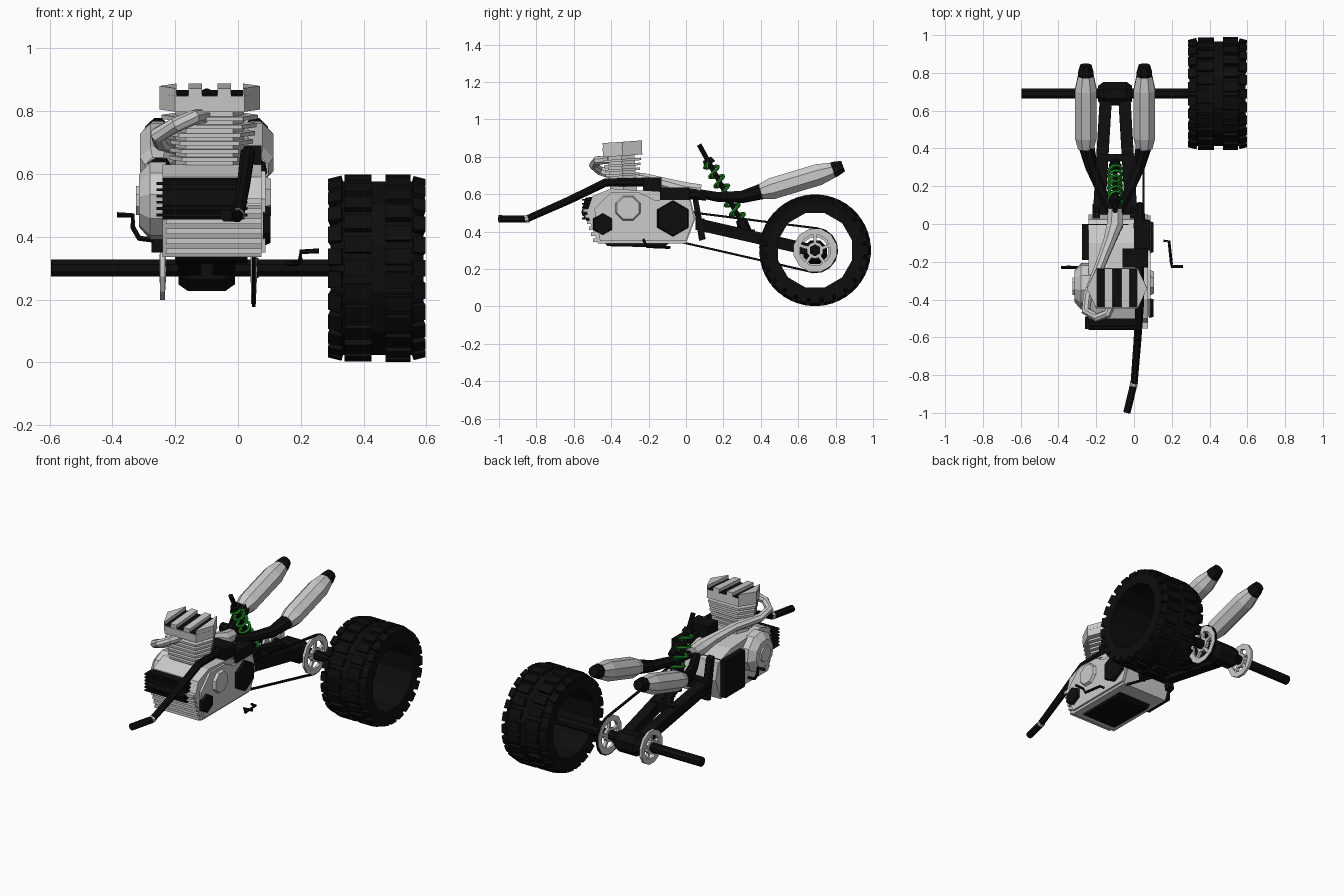
import bpy
import bmesh
from math import sin, cos, pi, radians
from mathutils import Vector, Matrix

if "Cube" in bpy.data.objects:
    bpy.data.objects.remove(bpy.data.objects["Cube"], do_unlink=True)


def material(name, colour):
    mat = bpy.data.materials.new(name)
    mat.use_nodes = True
    mat.diffuse_color = (*colour, 1)
    mat.node_tree.nodes["Principled BSDF"].inputs["Base Color"].default_value = (*colour, 1)
    return mat


BLACK = material("black", (.004, .004, .004))
SILVER = material("silver grey", (.6, .6, .6))
GREEN = material("spring green", (.01, .25, .015))
MID = -.1  # centre line of the chassis


def finish(name, bm, mat):
    bmesh.ops.recalc_face_normals(bm, faces=bm.faces)
    mesh = bpy.data.meshes.new(name)
    bm.to_mesh(mesh)
    bm.free()
    mesh.materials.append(mat)
    obj = bpy.data.objects.new(name, mesh)
    bpy.context.collection.objects.link(obj)
    return obj


def skin(bm, rings, cyclic):
    """Join vertex rings with quads, capping or closing the ends."""
    n = len(rings[0])
    last = len(rings) if cyclic else len(rings) - 1
    for i in range(last):
        a, b = rings[i], rings[(i + 1) % len(rings)]
        for j in range(n):
            k = (j + 1) % n
            bm.faces.new((a[j], a[k], b[k], b[j]))
    if not cyclic:
        bm.faces.new(rings[0])
        bm.faces.new(rings[-1])


def tube(name, points, radii, mat, sides=8, cyclic=False):
    pts = [Vector(p) for p in points]
    if not isinstance(radii, (list, tuple)):
        radii = [radii] * len(pts)
    bm = bmesh.new()
    rings, side = [], None
    count = len(pts)
    for i, p in enumerate(pts):
        after = pts[(i + 1) % count] if cyclic else pts[min(i + 1, count - 1)]
        before = pts[i - 1] if cyclic or i else pts[0]
        direction = (after - before).normalized()
        if side is None:
            side = direction.orthogonal() if abs(direction.x) > .9 else Vector((1, 0, 0))
        side = (side - direction * side.dot(direction)).normalized()
        up = direction.cross(side)
        turns = [2 * pi * (j + .5) / sides for j in range(sides)]
        rings.append([bm.verts.new(p + radii[i] * (side * cos(t) + up * sin(t))) for t in turns])
    skin(bm, rings, cyclic)
    return finish(name, bm, mat)


def prism(name, outline, lo, hi, mat, axis="x", scale=1, tilt=0):
    """Extrude an outline along x or z; scale shapes the far end."""
    bm = bmesh.new()
    cu = sum(p[0] for p in outline) / len(outline)
    cv = sum(p[1] for p in outline) / len(outline)
    rings = []
    for level, s in ((lo, 1), (hi, scale)):
        flat = [(cu + (u - cu) * s, cv + (v - cv) * s) for u, v in outline]
        rings.append([bm.verts.new((level, u, v) if axis == "x" else (u, v, level)) for u, v in flat])
    skin(bm, rings, False)
    if tilt:
        bmesh.ops.rotate(bm, verts=bm.verts, cent=(cu, cv, (lo + hi) / 2),
                         matrix=Matrix.Rotation(tilt, 3, "X"))
    return finish(name, bm, mat)


def polygon(cy, cz, r, sides):
    return [(cy + r * cos(2 * pi * (i + .5) / sides), cz + r * sin(2 * pi * (i + .5) / sides))
            for i in range(sides)]


def box(name, lo, hi, mat):
    corners = [(lo[1], lo[2]), (hi[1], lo[2]), (hi[1], hi[2]), (lo[1], hi[2])]
    return prism(name, corners, lo[0], hi[0], mat)


def lathe(name, profile, cy, cz, sides, mat):
    """Turn a closed (x, radius) profile about an axis along x."""
    bm = bmesh.new()
    rings = []
    for i in range(sides):
        t = 2 * pi * (i + .5) / sides
        rings.append([bm.verts.new((x, cy + r * cos(t), cz + r * sin(t))) for x, r in profile])
    skin(bm, rings, True)
    return finish(name, bm, mat)


# Rear wheel: hollow tyre with staggered tread blocks
HUB_Y, HUB_Z = .69, .3
lathe("rear_tyre", [(.295, .205), (.295, .265), (.33, .286), (.555, .286), (.59, .265), (.59, .205)],
      HUB_Y, HUB_Z, 12, BLACK)
tread = bmesh.new()
LUGS = 24
for x, width, shift, lean in ((.312, .045, .5, -.25), (.382, .085, 0, 0),
                              (.51, .08, .5, 0), (.574, .04, 0, .25)):
    for i in range(LUGS):
        place = (Matrix.Translation((x, HUB_Y, HUB_Z))
                 @ Matrix.Rotation(2 * pi * (i + shift) / LUGS, 4, "X")
                 @ Matrix.Translation((0, 0, .272 if lean else .281))
                 @ Matrix.Rotation(lean, 4, "Y") @ Matrix.Diagonal((width, .052, .034, 1)))
        bmesh.ops.create_cube(tread, size=1, matrix=place)
finish("tyre_tread", tread, BLACK)

# Axle, hub, spoked sprocket and brake disc
tube("rear_axle", [(-.596, HUB_Y, HUB_Z), (.4, HUB_Y, HUB_Z)], .029, BLACK, 8)
tube("rear_hub", [(MID + dx, HUB_Y, HUB_Z - .01) for dx in (-.09, -.06, .06, .09)],
     [.045, .068, .068, .045], BLACK, 8)
for name, x, radius in (("sprocket", .05, .118), ("brake_disc", -.24, .105)):
    lathe(name + "_rim", [(x - .008, radius - .034), (x - .008, radius), (x + .008, radius), (x + .008, radius - .034)],
          HUB_Y, HUB_Z, 12, SILVER)
    prism(name + "_boss", polygon(HUB_Y, HUB_Z, .045, 10), x - .01, x + .01, SILVER)
    for i in range(5):
        t = 2 * pi * i / 5 + pi / 2
        out = Vector((0, cos(t), sin(t)))
        start = Vector((x, HUB_Y, HUB_Z))
        tube(name + "_spoke", [start + out * .035, start + out * (radius - .025)], .012, SILVER, 4)
prism("sprocket_nut", polygon(HUB_Y, HUB_Z, .032, 6), .05, .066, BLACK)

# Drive belt around both pulleys
belt = []
for cy, cz, r, first in ((HUB_Y, HUB_Z, .118, -95), (-.07, .435, .08, 85)):
    for i in range(9):
        t = radians(first + 180 * i / 8)
        belt.append((.05, cy + r * cos(t), cz + r * sin(t)))
tube("drive_belt", belt, .008, BLACK, 4, cyclic=True)

# Swing arm and pivot, mirrored about the centre line
for side in (-1, 1):
    tube("swing_arm", [(MID + side * .085, .06, .44), (MID + side * .05, .65, .305)], .045, BLACK, 4)
    px = MID + side * .1
    prism("pivot_plate", [(.03, .61), (.06, .6), (.105, .36), (.07, .35)], px - .02, px + .02, BLACK)
    # Exhaust branch, silencer and tip
    out = [MID + side * d for d in (.015, .07, .125, .155)]
    tube("exhaust_branch", [(out[0], .06, .605), (out[1], .17, .585), (out[2], .3, .585), (out[3], .425, .62)],
         [.025, .028, .034, .045], BLACK, 8)
    sx = out[3]
    tube("silencer", [(sx, .4, .613), (sx, .46, .63), (sx, .71, .705), (sx, .785, .728)],
         [.045, .062, .062, .045], SILVER, 8)
    tube("silencer_tip", [(sx, .765, .722), (sx, .8, .735), (sx, .84, .75)], [.045, .044, .032], BLACK, 8)
box("swing_arm_bridge", (MID - .08, .33, .35), (MID + .08, .37, .41), BLACK)
box("pivot_bar", (MID - .11, .05, .41), (MID + .11, .1, .47), BLACK)

# Shock absorber with coil spring
top, foot = Vector((MID, .07, .865)), Vector((MID, .33, .39))
axis = (foot - top).normalized()
across = Vector((1, 0, 0))
normal = axis.cross(across)
tube("shock_rod", [top, foot], .014, BLACK, 8)
for name, a, b in (("shock_top_cap", .16, .22), ("shock_foot_cap", .84, .9)):
    tube(name, [top.lerp(foot, a), top.lerp(foot, b)], [.026, .036], BLACK, 8)
coil = []
for i in range(73):
    t = 2 * pi * i / 12
    coil.append(top.lerp(foot, .2 + .64 * i / 72) + .034 * (across * cos(t) + normal * sin(t)))
tube("coil_spring", coil, .009, GREEN, 5)
tube("shock_mount", [(MID, .3, .45), (MID, .34, .36)], .03, BLACK, 6)

# Crankcase
case = [(-.47, .335), (0, .335), (.05, .47), (.025, .57), (-.1, .61), (-.4, .63), (-.5, .59), (-.53, .5)]
prism("crankcase", case, -.24, .075, SILVER)
prism("chain_case", [(-.46, .35), (0, .35), (.045, .47), (.02, .57), (-.17, .57), (-.25, .61), (-.4, .61), (-.49, .52)],
      .07, .088, SILVER)
for name, y, z, r in (("clutch_cover", -.07, .47, .1), ("front_cover", -.445, .44, .06)):
    prism(name, polygon(y, z, r, 6), .08, .104, BLACK, scale=.9)
prism("round_cover", polygon(-.31, .525, .075, 8), .08, .105, SILVER, scale=.85)
tube("left_cover", [(x, -.33, .515) for x in (-.23, -.28, -.315)], [.125, .125, .085], SILVER, 10)
prism("left_cover_boss", polygon(-.33, .515, .05, 8), -.325, -.31, SILVER)
box("gearbox", (-.275, -.19, .35), (-.03, .0, .58), BLACK)
prism("sump", [(-.42, .322), (-.12, .315), (-.08, .345), (-.44, .345)], -.2, .03, BLACK)

# Cooling ribs low on the front, and the finned cooler above
for i in range(6):
    z = .345 + i * .032
    y = -.475 - i * .011
    box("case_rib", (-.23, y - .022, z), (.075, y + .06, z + .017), SILVER)
prism("oil_cooler", [(-.56, .5), (-.53, .455), (-.48, .455), (-.48, .59), (-.54, .58)], -.24, .02, BLACK)
for i in range(6):
    z = .465 + i * .02
    box("cooler_fin", (-.26, -.555, z), (.03, -.49, z + .009), BLACK)

# Finned cylinder and head
TILT = radians(4)
plan = [(-.25, -.34), (-.2, -.445), (.02, -.445), (.07, -.34), (.02, -.235), (-.2, -.235)]


def scaled(s):
    return [(-.09 + (x + .09) * s, -.34 + (y + .34) * s) for x, y in plan]


prism("cylinder_core", scaled(.68), .6, .82, SILVER, "z", tilt=TILT)
for i in range(6):
    prism("cylinder_fin", scaled(.8 + i * .032), .645 + i * .026, .658 + i * .026, SILVER, "z", tilt=TILT)
prism("cylinder_head", plan, .805, .855, SILVER, "z", tilt=TILT)
prism("head_deck", scaled(.97), .853, .86, BLACK, "z", tilt=TILT)
for x in (-.136, -.044):
    strip = [(x - .021, -.445), (x + .021, -.445), (x + .021, -.235), (x - .021, -.235)]
    prism("head_fin", strip, .85, .88, SILVER, "z", tilt=TILT)
for side in (-1, 1):
    end = [(-.09 + side * a, b) for a, b in ((.16, -.34), (.11, -.445), (.106, -.445), (.106, -.235), (.11, -.235))]
    prism("head_end_fin", end, .85, .88, SILVER, "z", tilt=TILT)

# Header pipe curling out of the head and back to the branches
tube("header_pipe", [(-.11, -.41, .785), (-.14, -.475, .78), (-.2, -.495, .755), (-.255, -.46, .725),
                     (-.245, -.38, .7), (-.18, -.22, .685), (-.13, -.09, .65), (MID, .0, .62), (MID, .08, .615)],
     [.024, .024, .024, .025, .026, .028, .034, .046, .04], SILVER, 8)

# Carburettor and intake
box("carburettor", (-.06, -.23, .6), (.075, -.13, .69), BLACK)
box("air_box", (0, -.14, .56), (.085, .02, .635), BLACK)
tube("intake_hose", [(.03, -.02, .6), (.03, .05, .6), (.03, .11, .58)], [.036, .03, .018], BLACK, 8)

# Front control bar
tube("control_bar", [(.03, -.18, .665), (.03, -.43, .662), (.018, -.62, .57), (.0, -.85, .468)],
     [.026, .024, .022, .02], BLACK, 8)
tube("bar_collar", [(.0, -.84, .47), (-.003, -.858, .467)], .022, SILVER, 8)
tube("bar_grip", [(-.003, -.855, .467), (-.038, -1, .468)], .021, BLACK, 8)

# Foot controls
tube("right_foot_lever", [(-.27, -.23, .39), (-.315, -.23, .395), (-.335, -.23, .43), (-.335, -.23, .468), (-.385, -.23, .47)],
     .009, BLACK, 6)
tube("left_foot_lever", [(.155, -.09, .315), (.185, -.09, .315), (.198, -.21, .32), (.2, -.225, .352), (.258, -.225, .355)],
     .008, BLACK, 6)
